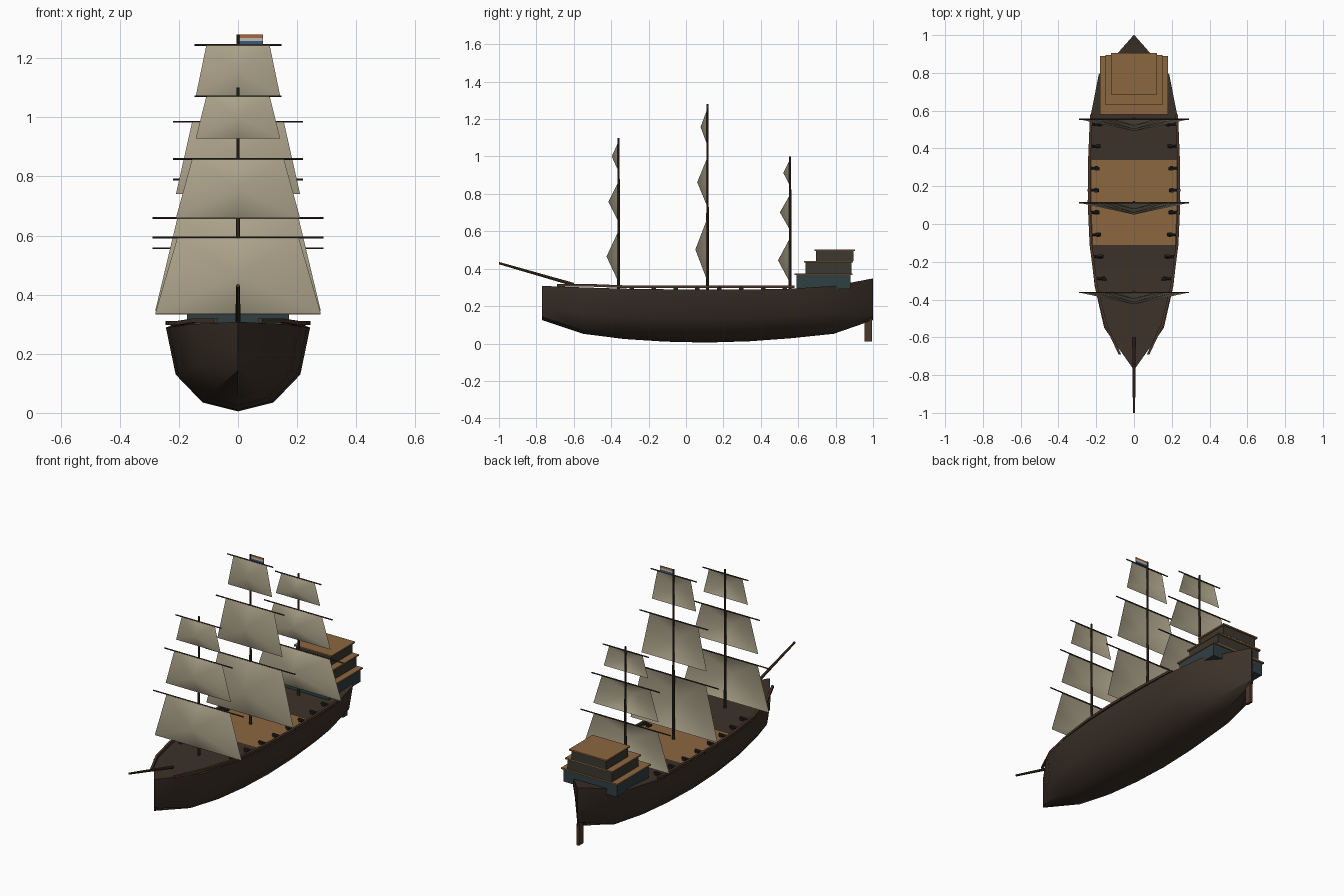
import bpy, bmesh, math
from mathutils import Vector

if "Cube" in bpy.data.objects:
    bpy.data.objects.remove(bpy.data.objects["Cube"])


def mat(name, rgb):
    m = bpy.data.materials.new(name)
    m.diffuse_color = (*rgb, 1)
    m.use_nodes = True
    m.node_tree.nodes["Principled BSDF"].inputs["Base Color"].default_value = m.diffuse_color
    return m


HULL = mat("dark_wood", (.045, .031, .022))
TRIM = mat("trim_wood", (.07, .037, .022))
DECK = mat("deck_wood", (.26, .135, .05))
SAIL = mat("canvas", (.42, .37, .26))
TEAL = mat("teal_paint", (.03, .05, .055))
CABIN = mat("cabin_wood", (.045, .04, .03))
IRON = mat("iron", (.02, .018, .016))


def mesh(name, verts, faces, material, smooth=None):
    me = bpy.data.meshes.new(name)
    bm = bmesh.new()
    vs = [bm.verts.new(v) for v in verts]
    for f in faces:
        bm.faces.new([vs[i] for i in f])
    bmesh.ops.remove_doubles(bm, verts=bm.verts, dist=1e-5)
    bmesh.ops.recalc_face_normals(bm, faces=bm.faces)
    bm.to_mesh(me)
    bm.free()
    ob = bpy.data.objects.new(name, me)
    bpy.context.collection.objects.link(ob)
    me.materials.append(material)
    if smooth:
        bpy.ops.object.select_all(action='DESELECT')
        ob.select_set(True)
        bpy.context.view_layer.objects.active = ob
        bpy.ops.object.shade_smooth_by_angle(angle=math.radians(smooth))
    return ob


def box(name, x, y, z, material):
    v = [(a, b, c) for a in x for b in y for c in z]
    f = [(0, 1, 3, 2), (4, 6, 7, 5), (0, 4, 5, 1), (2, 3, 7, 6), (0, 2, 6, 4), (1, 5, 7, 3)]
    return mesh(name, v, f, material)


def rod(name, a, b, r1, r2, material, n=8):
    a, b = Vector(a), Vector(b)
    q = (b - a).to_track_quat('Z', 'Y')
    v = []
    for p, r in ((a, r1), (b, r2)):
        for i in range(n):
            t = 2 * math.pi * i / n
            v.append(p + q @ Vector((r * math.cos(t), r * math.sin(t), 0)))
    f = [(i, (i + 1) % n, n + (i + 1) % n, n + i) for i in range(n)]
    f += [tuple(range(n)), tuple(range(n, 2 * n))]
    return mesh(name, v, f, material, 40)


# Hull stations: y, half width, keel z, rim z
stations = [(-.77, .002, .125, .308), (-.55, .158, .052, .300), (-.33, .208, .024, .293),
            (-.11, .234, .010, .290), (.11, .244, .005, .289), (.34, .243, .012, .289),
            (.56, .232, .028, .293), (.79, .187, .052, .308), (1.0, .002, .125, .348)]
section = [(1, 1), (.865, .44), (.49, .105), (0, 0), (-.49, .105), (-.865, .44), (-1, 1)]
verts = [(w * a, y, k + (t - k) * b) for y, w, k, t in stations for a, b in section]
n = len(section)
faces = []
for s in range(len(stations) - 1):
    for j in range(n):
        a, b = s * n + j, s * n + (j + 1) % n
        faces.append((a, b, b + n, a + n))
faces += [tuple(range(n)), tuple(range(len(verts) - n, len(verts)))]
mesh("hull", verts, faces, HULL, 35)

# Light midship deck
mid = stations[3:6]
mesh("main_deck", [(s * (w - .018), y, t + .004) for y, w, k, t in mid for s in (-1, 1)],
     [(0, 1, 3, 2), (2, 3, 5, 4)], DECK)

# Side rails, swept along the rim
path = [(.075, -.69), (.15, -.53), (.2, -.33), (.228, -.11), (.238, .11), (.236, .34), (.226, .58)]
for s, side in ((1, "right"), (-1, "left")):
    v = []
    for i, (x, y) in enumerate(path):
        z = .312 if i < 2 else .304
        v += [(s * (x + dx), y, z + dz) for dx, dz in ((-.007, -.007), (.007, -.007), (.007, .007), (-.007, .007))]
    f = [(4 * i + j, 4 * i + (j + 1) % 4, 4 * i + 4 + (j + 1) % 4, 4 * i + 4 + j)
         for i in range(len(path) - 1) for j in range(4)]
    f += [(0, 1, 2, 3), tuple(range(len(v) - 4, len(v)))]
    mesh(side + "_rail", v, f, TRIM)
    # Cannons along the rail
    for i in range(8):
        y = -.29 + .117 * i
        e = .242 - .16 * (y - .2) ** 2
        box(side + "_cannon_carriage", sorted((s * (e - .05), s * (e - .033))), (y - .012, y + .012), (.288, .304), IRON)
        rod(side + "_cannon_barrel", (s * (e - .057), y, .303), (s * (e + .004), y, .303), .008, .006, IRON)

# Stern cabins with roofs
for name, w, y0, y1, z0, z1, m in (("lower", .172, .59, .88, .292, .366, TEAL),
                                   ("middle", .143, .64, .885, .372, .433, CABIN),
                                   ("upper", .112, .695, .895, .441, .495, CABIN)):
    box(name + "_cabin", (-w, w), (y0, y1), (z0, z1), m)
    o = .009
    box(name + "_cabin_roof", (-w - o, w + o), (y0 - o, y1 + o), (z1, z1 + .008), DECK)

# Rudder and bowsprit
box("rudder", (-.008, .008), (.955, .995), (.01, .135), TRIM)
rod("bowsprit", (0, -.6, .315), (0, -1.0, .43), .009, .006, TRIM)

# Masts, yards and sails: bottom/top fractions, bottom/top half widths, yard, belly
tiers = [("lower", .046, .367, .28, .205, .29, .06),
         ("middle", .449, .699, .21, .155, .22, .05),
         ("top", .786, .964, .143, .107, .147, .032)]
for name, y, top in (("fore", -.36, 1.10), ("main", .115, 1.28), ("rear", .557, 1.0)):
    rod(name + "_mast", (0, y, .27), (0, y, top), .008, .005, HULL)
    for tier, f0, f1, w0, w1, yard, belly in tiers:
        z0, z1 = .3 + (top - .3) * f0, .3 + (top - .3) * f1
        rod(f"{name}_{tier}_yard", (-yard, y - .003, z1), (yard, y - .003, z1), .0035, .0035, HULL, 6)
        v = []
        for r in range(3):
            w, z = w0 + (w1 - w0) * r / 2, z0 + (z1 - z0) * r / 2
            v += [(c * w, y - .005 - (belly if r == 1 and c == 0 else 0), z) for c in (-1, 0, 1)]
        tris = [(4, a, b) for a, b in zip((0, 1, 2, 5, 8, 7, 6, 3), (1, 2, 5, 8, 7, 6, 3, 0))]
        mesh(f"{name}_{tier}_sail", v, tris, SAIL, 60)

# Striped flag at the main masthead
for i, rgb in enumerate(((.04, .1, .2), (.5, .5, .45), (.4, .13, .04))):
    z = 1.247 + .011 * i
    box("flag_stripe", (.002, .085), (.1135, .1165), (z, z + .011), mat("flag_colour", rgb))
